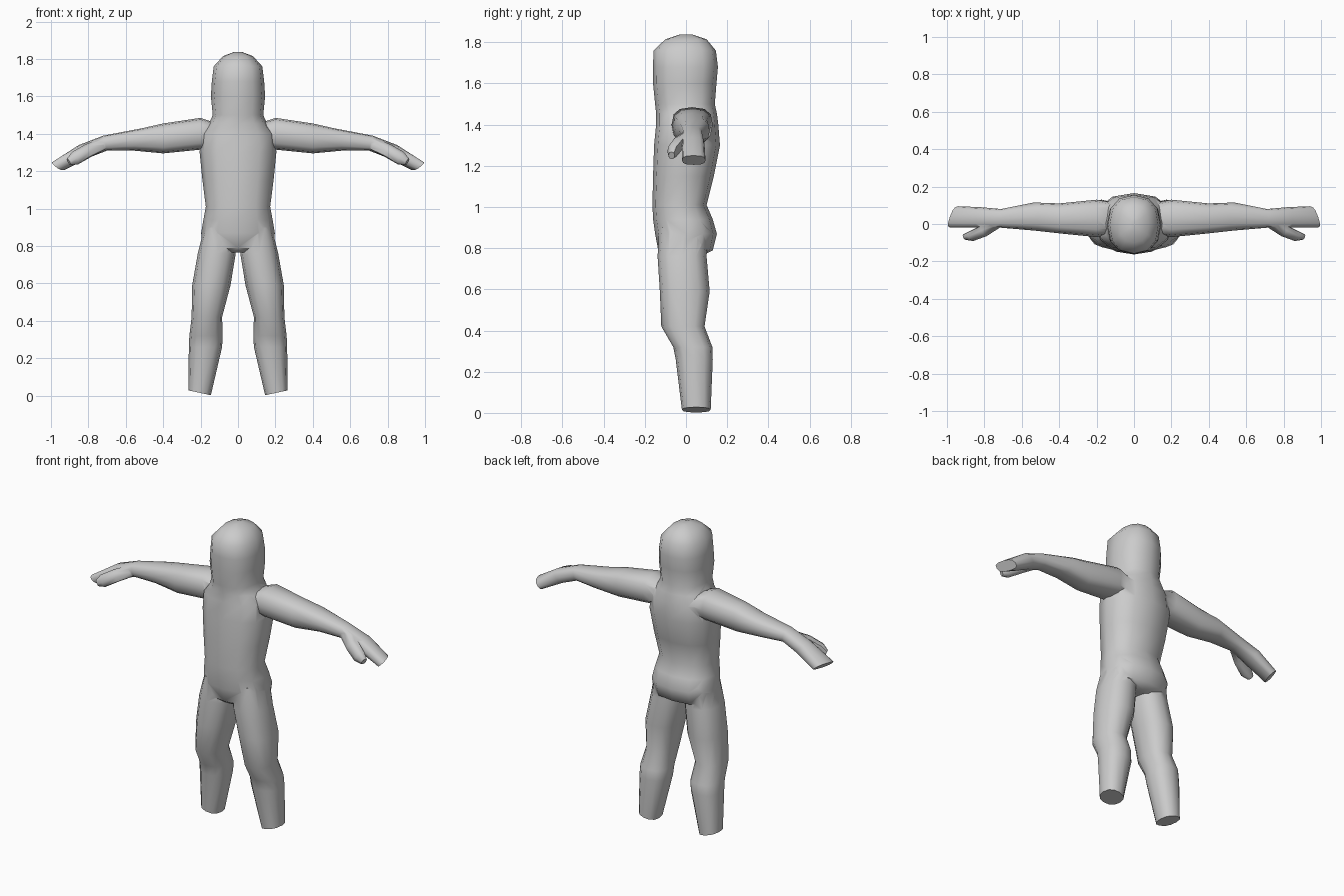
import bpy, bmesh, math
from mathutils import Vector

if "Cube" in bpy.data.objects:
    bpy.data.objects.remove(bpy.data.objects["Cube"])

skin = bpy.data.materials.new("grey")
skin.diffuse_color = (0.6, 0.6, 0.6, 1)
skin.use_nodes = True
skin.node_tree.nodes["Principled BSDF"].inputs["Base Color"].default_value = skin.diffuse_color


def ring(c, u, v, n=12, e=0.85):
    """Rounded-square cross-section around c with half axes u and v."""
    c, u, v = Vector(c), Vector(u), Vector(v)
    pts = []
    for i in range(n):
        a = math.tau * i / n
        p, q = (math.copysign(abs(t) ** e, t) if abs(t) > 1e-6 else 0 for t in (math.cos(a), math.sin(a)))
        pts.append(c + u * p + v * q)
    return pts


def loft(name, rings, side=1):
    bm = bmesh.new()
    loops = [[bm.verts.new((p.x * side, p.y, p.z)) for p in r] for r in rings]
    n = len(loops[0])
    for a, b in zip(loops, loops[1:]):
        for i in range(n):
            bm.faces.new((a[i], a[(i + 1) % n], b[(i + 1) % n], b[i]))
    bm.faces.new(loops[0])
    bm.faces.new(loops[-1])
    bmesh.ops.recalc_face_normals(bm, faces=bm.faces)
    me = bpy.data.meshes.new(name)
    bm.to_mesh(me)
    bm.free()
    me.materials.append(skin)
    ob = bpy.data.objects.new(name, me)
    bpy.context.collection.objects.link(ob)
    return ob


# Torso and head: height, half width, front y, back y
torso = [(0.765, 0.13, -0.10, 0.08), (0.79, 0.19, -0.135, 0.13), (0.87, 0.197, -0.15, 0.15),
         (0.94, 0.185, -0.16, 0.13), (1.01, 0.172, -0.163, 0.10), (1.15, 0.19, -0.16, 0.135),
         (1.30, 0.205, -0.155, 0.165), (1.40, 0.20, -0.145, 0.157), (1.455, 0.155, -0.145, 0.15),
         (1.50, 0.135, -0.15, 0.14), (1.60, 0.145, -0.16, 0.148), (1.68, 0.14, -0.16, 0.155),
         (1.76, 0.13, -0.158, 0.145), (1.815, 0.08, -0.10, 0.10), (1.838, 0.02, -0.03, 0.03)]
body = loft("body", [ring((0, (f + b) / 2, z), (w, 0, 0), (0, (b - f) / 2, 0)) for z, w, f, b in torso])

# Arm and hand: top x, top z, bottom x, bottom z, front y, back y, sweep
arm = [(0.10, 1.45, 0.10, 1.33, -0.05, 0.11, 0), (0.20, 1.485, 0.20, 1.315, -0.07, 0.13, 0),
       (0.40, 1.455, 0.40, 1.295, -0.05, 0.11, 0), (0.51, 1.43, 0.56, 1.31, -0.035, 0.115, 0),
       (0.72, 1.39, 0.70, 1.31, -0.02, 0.08, 0), (0.85, 1.34, 0.79, 1.275, -0.02, 0.09, 0),
       (0.985, 1.25, 0.935, 1.205, -0.02, 0.095, -0.02)]
arm_rings = [ring(((tx + bx) / 2, (f + b) / 2, (tz + bz) / 2), (s, (b - f) / 2, 0),
                  ((tx - bx) / 2, 0, (tz - bz) / 2), e=0.75) for tx, tz, bx, bz, f, b, s in arm]

# Thumb: centre, half thickness across and up
thumb = [((0.73, 0.01, 1.34), 0.03, 0.03), ((0.80, -0.035, 1.31), 0.03, 0.033),
         ((0.87, -0.065, 1.27), 0.026, 0.033), ((0.905, -0.07, 1.25), 0.015, 0.018)]
thumb_rings = [ring(c, (0.4 * w, w, 0), (0.5 * h, 0, h), n=8) for c, w, h in thumb]

# Leg: height, inner x, outer x, front y, back y, sole slope
leg = [(0.90, 0.02, 0.18, -0.13, 0.11, 0), (0.76, 0.012, 0.215, -0.138, 0.10, 0),
       (0.59, 0.04, 0.245, -0.127, 0.115, 0), (0.42, 0.085, 0.248, -0.12, 0.09, 0),
       (0.32, 0.082, 0.26, -0.062, 0.128, 0), (0.26, 0.085, 0.263, -0.05, 0.13, 0),
       (0.015, 0.145, 0.265, -0.02, 0.12, 0.013)]
leg_rings = [ring(((i + o) / 2, (f + b) / 2, z), ((o - i) / 2, 0, s), (0, (b - f) / 2, 0))
             for z, i, o, f, b, s in leg]

# Weld the limbs into one continuous body
bpy.context.view_layer.objects.active = body
for side in (-1, 1):
    for name, rings in (("arm", arm_rings), ("thumb", thumb_rings), ("leg", leg_rings)):
        part = loft(name, rings, side)
        mod = body.modifiers.new("weld", 'BOOLEAN')
        mod.operation, mod.solver, mod.object = 'UNION', 'EXACT', part
        bpy.ops.object.modifier_apply(modifier=mod.name)
        bpy.data.objects.remove(part)

body.select_set(True)
bpy.ops.object.shade_smooth_by_angle(angle=math.radians(55))
